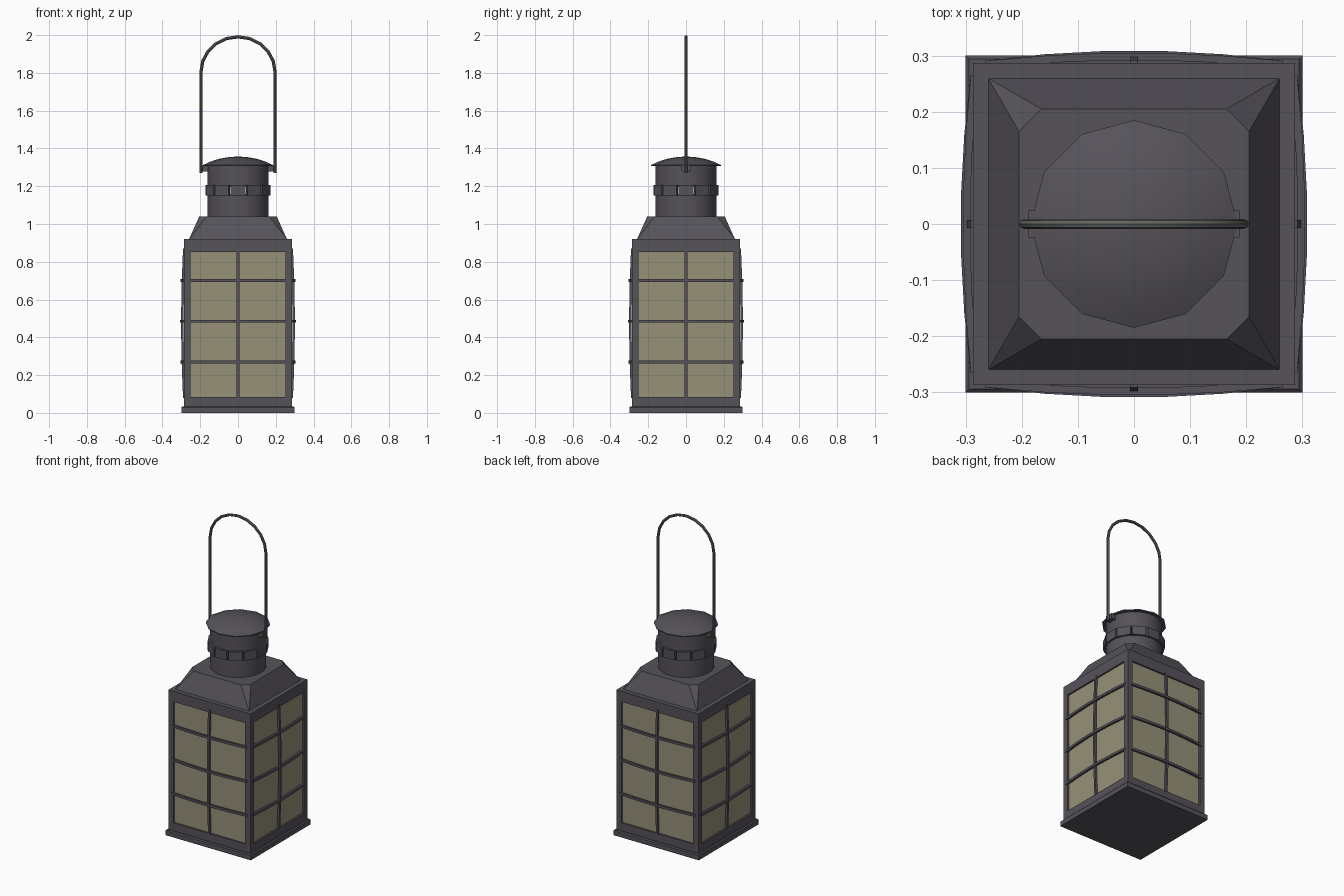
import bpy, bmesh, math
from mathutils import Vector, Matrix

if "Cube" in bpy.data.objects:
    bpy.data.objects.remove(bpy.data.objects["Cube"])


def material(name, rgb):
    m = bpy.data.materials.new(name)
    m.diffuse_color = (*rgb, 1)
    m.use_nodes = True
    m.node_tree.nodes["Principled BSDF"].inputs["Base Color"].default_value = m.diffuse_color
    return m


METAL = material("dark_metal", (0.092, 0.085, 0.102))
GLASS = material("amber_glass", (0.31, 0.285, 0.19))
WIRE = material("handle_steel", (0.125, 0.135, 0.125))


def finish(name, bm, mats, smooth=False):
    bmesh.ops.recalc_face_normals(bm, faces=bm.faces[:])
    me = bpy.data.meshes.new(name)
    bm.to_mesh(me)
    bm.free()
    for m in mats:
        me.materials.append(m)
    ob = bpy.data.objects.new(name, me)
    bpy.context.collection.objects.link(ob)
    if smooth:
        bpy.ops.object.select_all(action='DESELECT')
        ob.select_set(True)
        bpy.context.view_layer.objects.active = ob
        bpy.ops.object.shade_smooth_by_angle(angle=math.radians(40))
    return ob


def add_box(bm, lo, hi):
    lo, hi = Vector(lo), Vector(hi)
    mat = Matrix.Translation((lo + hi) / 2) @ Matrix.Diagonal((*(hi - lo), 1))
    return bmesh.ops.create_cube(bm, size=1, matrix=mat)["verts"]


def loft(bm, rings, closed=False):
    """Skin equal-length rings of points, capping the ends unless closed."""
    rows = [[bm.verts.new(p) for p in r] for r in rings]
    n = len(rows[0])
    pairs = list(zip(rows, rows[1:])) + ([(rows[-1], rows[0])] if closed else [])
    for a, b in pairs:
        for i in range(n):
            j = (i + 1) % n
            bm.faces.new((a[i], a[j], b[j], b[i]))
    if not closed:
        bm.faces.new(rows[0])
        bm.faces.new(rows[-1])


def lathe(name, profile, sides=12):
    bm = bmesh.new()
    ang = [2 * math.pi * i / sides for i in range(sides)]
    loft(bm, [[(r * math.cos(a), r * math.sin(a), z) for a in ang] for r, z in profile])
    return finish(name, bm, [METAL], True)


# base plate
bm = bmesh.new()
low = add_box(bm, (-0.3, -0.3, 0), (0.3, 0.3, 0.035))
bmesh.ops.bevel(bm, geom=[e for e in bm.edges if all(v.co.z > 0.01 for v in e.verts)],
                offset=0.006, segments=1, affect='EDGES')
finish("base_plate", bm, [METAL])

# body with a recessed glass pane in each side
bm = bmesh.new()
add_box(bm, (-0.287, -0.287, 0.03), (0.287, 0.287, 0.92))
bm.normal_update()
panes = [f for f in bm.faces if abs(f.normal.z) < 0.5]
bmesh.ops.inset_individual(bm, faces=panes, thickness=0.05)
for v in {v for f in panes for v in f.verts}:
    v.co.z = 0.853 if v.co.z > 0.5 else 0.085
bmesh.ops.inset_individual(bm, faces=panes, thickness=0.0005, depth=-0.01)
for f in panes:
    f.material_index = 1
finish("lantern_body", bm, [METAL, GLASS])

# bowed window bars: one upright and three rails on every side
bm = bmesh.new()
STEPS = [-1, -0.6, -0.2, 0.2, 0.6, 1]


def bar(half, mid, width, bulge, upright, rot):
    rings = []
    for t in STEPS:
        out = 0.278 + bulge * (1 - abs(t) ** 2)
        ring = []
        for s, d in ((-1, 0), (1, 0), (1, 0.013), (-1, 0.013)):
            along, side = t * half, s * width / 2
            p = (side, -out - d, mid + along) if upright else (along, -out - d, mid + side)
            ring.append(rot @ Vector(p))
        rings.append(ring)
    loft(bm, rings)


for k in range(4):
    rot = Matrix.Rotation(k * math.pi / 2, 3, 'Z')
    bar(0.395, 0.475, 0.014, 0.010, True, rot)
    for z, bulge in ((0.27, 0.014), (0.485, 0.018), (0.70, 0.014)):
        bar(0.265, z, 0.015, bulge, False, rot)
finish("window_bars", bm, [METAL])

# sloped roof, square below with cut corners above
bm = bmesh.new()
for sx in (-1, 1):
    for sy in (-1, 1):
        for x, y, z in ((0.26, 0.26, 0.918), (0.205, 0.165, 1.04), (0.165, 0.205, 1.04)):
            bm.verts.new((sx * x, sy * y, z))
bmesh.ops.convex_hull(bm, input=bm.verts[:])
bmesh.ops.dissolve_limit(bm, angle_limit=0.01, verts=bm.verts[:], edges=bm.edges[:])
finish("roof", bm, [METAL])

# chimney in two parts with a vent between, and domed cap
lathe("chimney_lower", [(0.162, 1.035), (0.162, 1.16)], 24)
lathe("chimney_upper", [(0.162, 1.197), (0.162, 1.31)], 24)
lathe("chimney_cap", [(0.185, 1.306), (0.185, 1.312), (0.145, 1.331),
                      (0.10, 1.345), (0.05, 1.354), (0.008, 1.357)])

# vent band of twelve plates with narrow slots between them
bm = bmesh.new()
for k in range(12):
    rot = Matrix.Rotation(k * math.pi / 6, 4, 'Z')
    plate = add_box(bm, (-0.041, -0.172, 1.15), (0.041, -0.155, 1.207))
    bmesh.ops.transform(bm, matrix=rot, verts=plate)
finish("vent_band", bm, [METAL])

# handle brackets on both sides, smaller lugs front and back
bm = bmesh.new()
for s in (-1, 1):
    xs = sorted((s * 0.15, s * 0.188))
    add_box(bm, (xs[0], -0.024, 1.277), (xs[1], 0.024, 1.31))
finish("handle_brackets", bm, [METAL])

# wire handle: two straight legs joined by an arch
R, ZC, TUBE = 0.196, 1.805, 0.0085
path = [(R, 1.27, 0)]
path += [(R * math.cos(a), ZC + (1.991 - ZC) * math.sin(a), a)
         for a in (math.pi * i / 10 for i in range(11))]
path += [(-R, 1.27, math.pi)]
rings = []
for x, z, a in path:
    rings.append([(x + TUBE * math.cos(b) * math.cos(a), TUBE * math.sin(b),
                   z + TUBE * math.cos(b) * math.sin(a))
                  for b in (2 * math.pi * i / 8 for i in range(8))])
bm = bmesh.new()
loft(bm, rings)
finish("wire_handle", bm, [WIRE], True)
